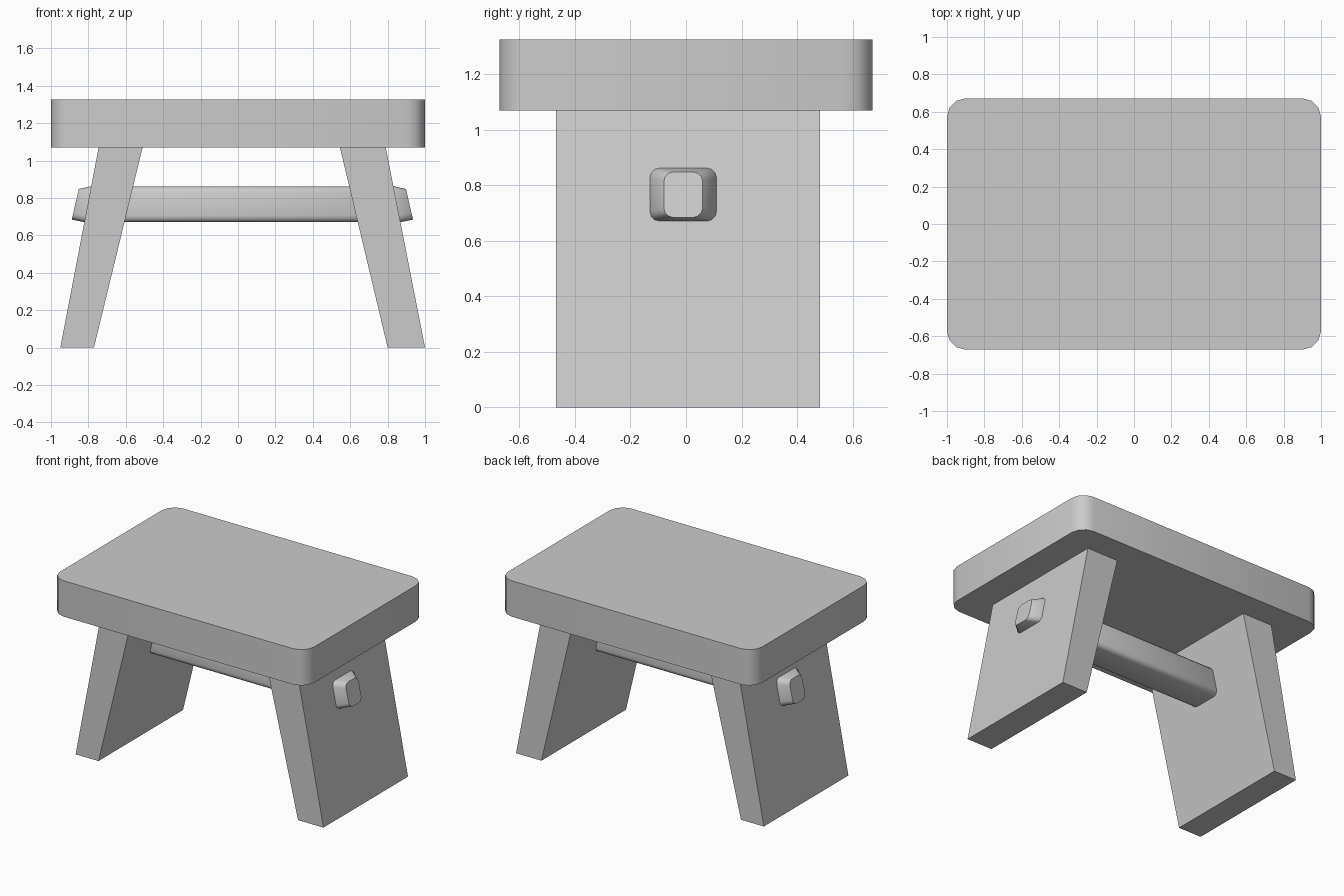
import bpy
from math import radians, sin, cos

if "Cube" in bpy.data.objects:
    bpy.data.objects.remove(bpy.data.objects["Cube"])


def rounded_rect(u0, u1, v0, v1, r, segs):
    """Counter-clockwise outline of a rectangle with rounded corners."""
    corners = [(u1 - r, v1 - r, 0), (u0 + r, v1 - r, 90),
               (u0 + r, v0 + r, 180), (u1 - r, v0 + r, 270)]
    pts = []
    for cu, cv, start in corners:
        for i in range(segs + 1):
            a = radians(start + 90 * i / segs)
            pts.append((cu + r * cos(a), cv + r * sin(a)))
    return pts


def loft(name, rings, smooth=None):
    """Skin equal-length rings and cap both ends."""
    n = len(rings[0])
    verts = [p for ring in rings for p in ring]
    faces = [list(range(n))[::-1],
             list(range((len(rings) - 1) * n, len(rings) * n))]
    for k in range(len(rings) - 1):
        for i in range(n):
            j = (i + 1) % n
            faces.append([k * n + i, k * n + j, (k + 1) * n + j, (k + 1) * n + i])
    mesh = bpy.data.meshes.new(name)
    mesh.from_pydata(verts, [], faces)
    obj = bpy.data.objects.new(name, mesh)
    bpy.context.collection.objects.link(obj)
    if smooth:
        bpy.ops.object.select_all(action='DESELECT')
        bpy.context.view_layer.objects.active = obj
        obj.select_set(True)
        bpy.ops.object.shade_smooth_by_angle(angle=radians(smooth))
    return obj


# Seat slab with rounded corners
outline = rounded_rect(-1, 1, -0.672, 0.672, 0.1, 3)
loft("seat", [[(x, y, z) for x, y in outline] for z in (1.07, 1.325)], 40)


# Splayed plank legs, thicker at the top
def leg(name, bottom, top):
    y0, y1 = -0.468, 0.482
    loft(name, [[(a, y0, z), (b, y0, z), (b, y1, z), (a, y1, z)]
                for (a, b), z in ((bottom, 0), (top, 1.07))])


leg("left_leg", (-0.95, -0.77), (-0.745, -0.51))
leg("right_leg", (0.80, 1.0), (0.545, 0.79))

# Stretcher through both legs, with tapered ends slanted like the legs
body = rounded_rect(-0.13, 0.11, 0.671, 0.862, 0.035, 3)
tip = rounded_rect(-0.08, 0.06, 0.684, 0.848, 0.035, 3)
sections = [(tip, -0.87, 0.23), (body, -0.805, 0.2),
            (body, 0.852, -0.2), (tip, 0.917, -0.23)]
loft("stretcher", [[(x + slant * (z - 0.766), y, z) for y, z in shape]
                   for shape, x, slant in sections], 40)
